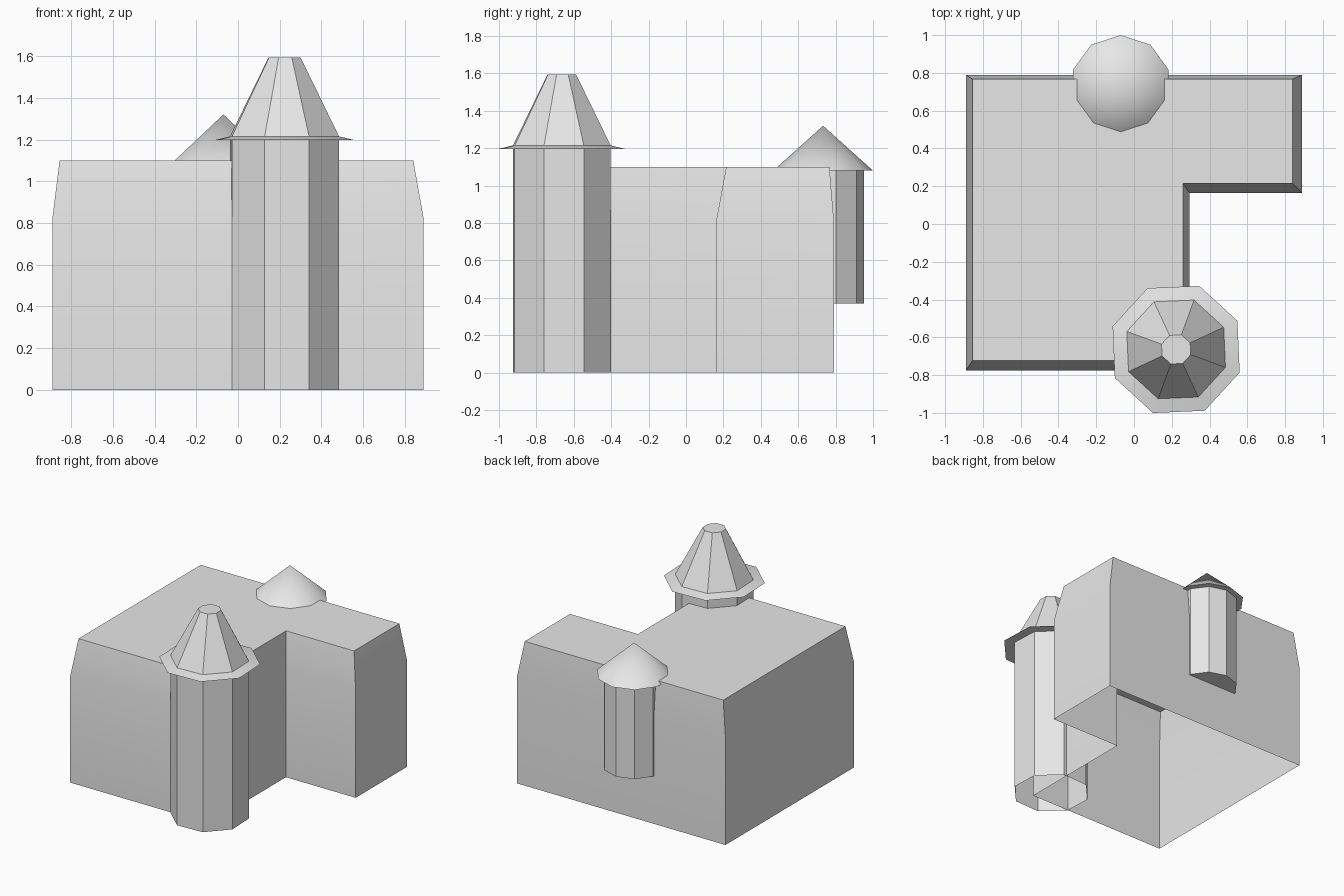
import bpy, bmesh
from math import cos, sin, radians

cube = bpy.data.objects.get("Cube")
if cube:
    bpy.data.objects.remove(cube, do_unlink=True)

stone = bpy.data.materials.new("pale_grey")
stone.use_nodes = True
grey = (0.8, 0.8, 0.8, 1)
stone.diffuse_color = grey
stone.node_tree.nodes["Principled BSDF"].inputs["Base Color"].default_value = grey


def loft(name, rings, cap_bottom=False, cap_top=False, apex=None):
    """Join stacked rings of points into a skin, with optional caps or a tip."""
    bm = bmesh.new()
    loops = [[bm.verts.new(p) for p in ring] for ring in rings]
    n = len(loops[0])
    for low, high in zip(loops, loops[1:]):
        for i in range(n):
            j = (i + 1) % n
            bm.faces.new((low[i], low[j], high[j], high[i]))
    if cap_bottom:
        bm.faces.new(loops[0][::-1])
    if cap_top:
        bm.faces.new(loops[-1])
    if apex:
        tip = bm.verts.new(apex)
        for i in range(n):
            bm.faces.new((loops[-1][i], loops[-1][(i + 1) % n], tip))
    mesh = bpy.data.meshes.new(name)
    bm.to_mesh(mesh)
    bm.free()
    mesh.materials.append(stone)
    obj = bpy.data.objects.new(name, mesh)
    bpy.context.collection.objects.link(obj)
    bpy.ops.object.select_all(action="DESELECT")
    obj.select_set(True)
    bpy.context.view_layer.objects.active = obj
    bpy.ops.object.shade_smooth_by_angle(angle=radians(30))
    return obj


def ring(centre, radius, z, sides, turn):
    angles = [radians(turn + 360 * i / sides) for i in range(sides)]
    return [(centre[0] + radius * cos(a), centre[1] + radius * sin(a), z) for a in angles]


def ell(left, right, front, back, inner_x, inner_y, z):
    return [(left, front, z), (inner_x, front, z), (inner_x, inner_y, z),
            (right, inner_y, z), (right, back, z), (left, back, z)]


# L-shaped main block, open underneath, with walls leaning in near the top
wall = (-0.89, 0.89, -0.775, 0.79, 0.295, 0.163)
roof = (-0.855, 0.84, -0.723, 0.767, 0.26, 0.215)
loft("main_block", [ell(*wall, 0), ell(*wall, 0.82), ell(*roof, 1.1)], cap_top=True)

# Eight-sided front tower with a flared eave and blunt roof
tower = (0.223, -0.664)
loft("front_tower", [ring(tower, r, z, 8, 25) for r, z in
                     [(0.278, 0), (0.278, 1.197), (0.358, 1.197), (0.278, 1.215), (0.082, 1.593)]],
     cap_top=True)

# Ten-sided back turret hanging from the wall, with a pointed roof
turret = (-0.07, 0.733)
loft("back_turret", [ring(turret, 0.22, z, 10, 90) for z in (0.37, 1.08)], cap_bottom=True)
loft("back_turret_roof", [ring(turret, 0.267, 1.08, 10, 90)], cap_bottom=True,
     apex=(*turret, 1.32))
